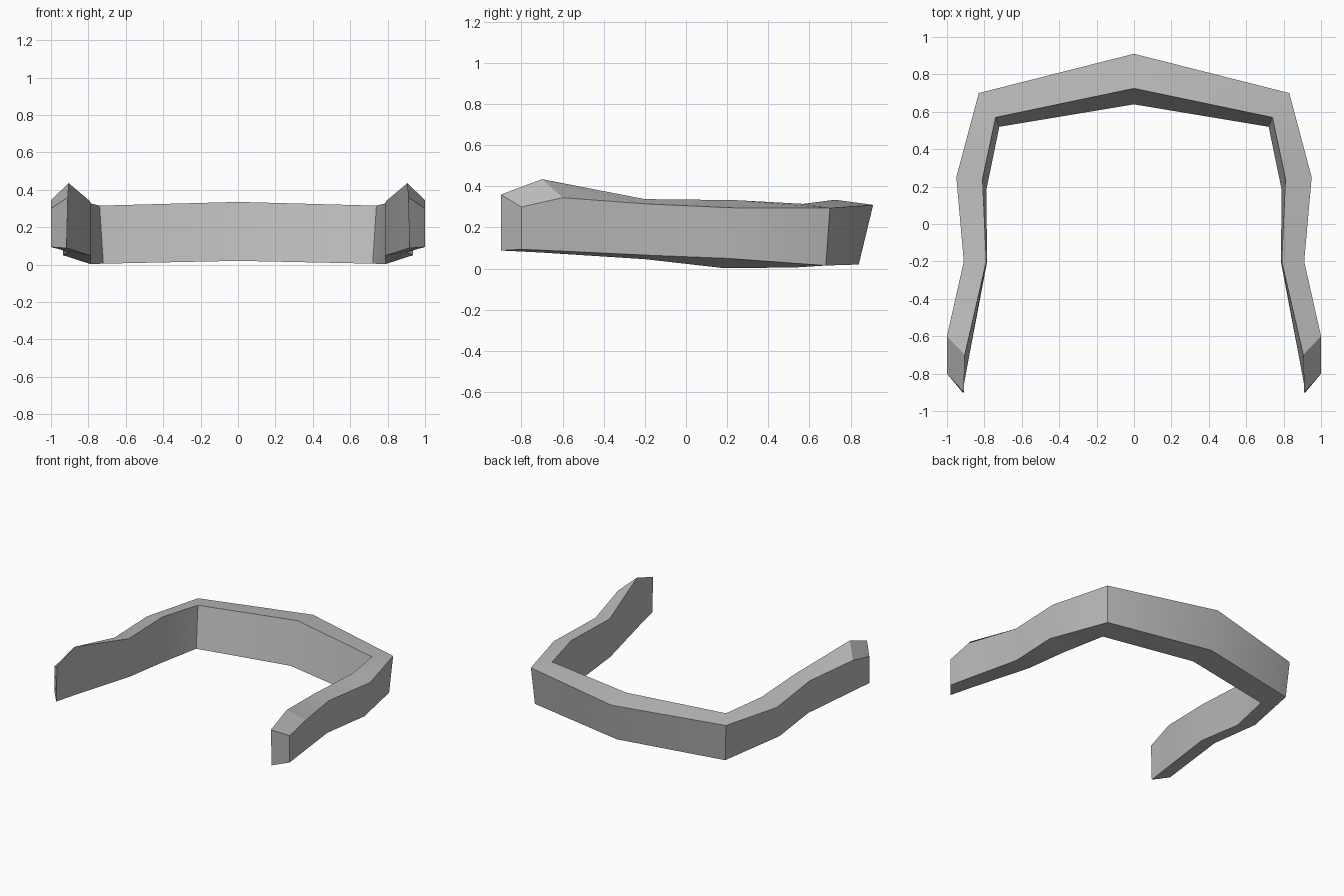
import bpy, bmesh
from math import radians

cube = bpy.data.objects.get("Cube")
if cube:
    bpy.data.objects.remove(cube, do_unlink=True)

# Plain grey finish
grey = bpy.data.materials.new("plain grey")
grey.use_nodes = True
colour = (0.5, 0.5, 0.5, 1)
grey.diffuse_color = colour
grey.node_tree.nodes["Principled BSDF"].inputs["Base Color"].default_value = colour

# Cross-sections of the left half, from back centre to front tip:
# outer top, inner top, inner bottom, outer bottom
SECTIONS = [
    [(0, .91, .31), (0, .725, .335), (0, .64, .02), (0, .84, .02)],
    [(.83, .70, .295), (.74, .57, .315), (.72, .52, .005), (.81, .68, .015)],
    [(.95, .25, .295), (.81, .24, .333), (.79, .18, .003), (.935, .20, .05)],
    [(.91, -.20, .315), (.79, -.20, .338), (.785, -.20, .046), (.90, -.20, .066)],
    [(1, -.60, .345), (.905, -.70, .435), (.88, -.70, .078), (.967, -.60, .085)],
    [(1, -.80, .30), (.91, -.90, .36), (.917, -.90, .088), (1, -.80, .094)],
]

# Curved band, lofted and mirrored
bm = bmesh.new()
rings = [[bm.verts.new(p) for p in section] for section in SECTIONS]
for a, b in zip(rings, rings[1:]):
    for i in range(4):
        j = (i + 1) % 4
        bm.faces.new((a[i], a[j], b[j], b[i]))
bm.faces.new(rings[-1])
geom = bmesh.ops.duplicate(bm, geom=bm.verts[:] + bm.edges[:] + bm.faces[:])["geom"]
for v in geom:
    if isinstance(v, bmesh.types.BMVert):
        v.co.x *= -1
bmesh.ops.remove_doubles(bm, verts=bm.verts[:], dist=0.0005)
bmesh.ops.recalc_face_normals(bm, faces=bm.faces[:])
mesh = bpy.data.meshes.new("curved_band")
bm.to_mesh(mesh)
bm.free()
mesh.materials.append(grey)

band = bpy.data.objects.new("curved_band", mesh)
bpy.context.collection.objects.link(band)
bpy.ops.object.select_all(action='DESELECT')
band.select_set(True)
bpy.context.view_layer.objects.active = band
bpy.ops.object.shade_smooth_by_angle(angle=radians(30))
